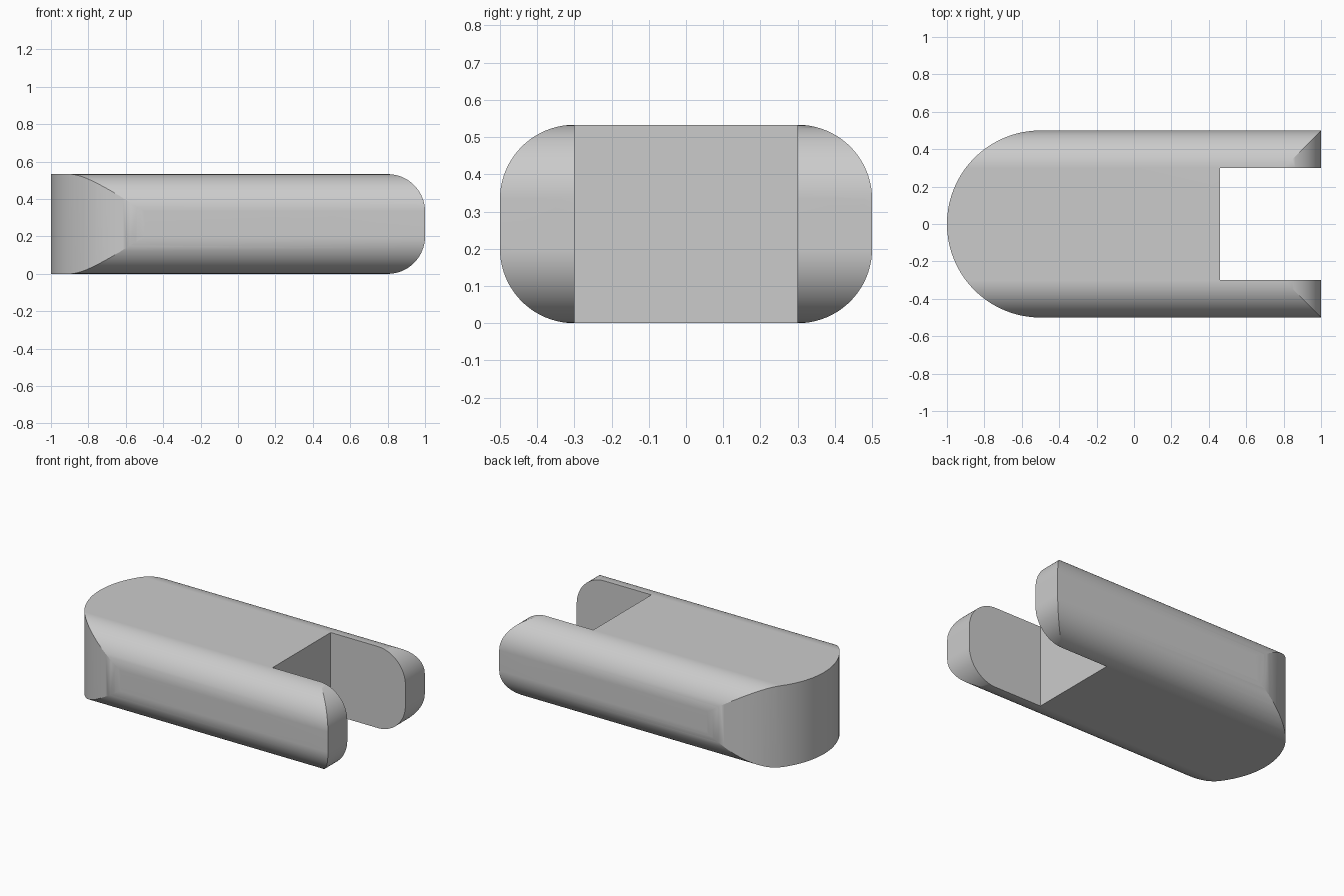
import bpy
import bmesh
from math import cos, sin, pi, radians
from mathutils import Vector

HEIGHT = 0.533   # total thickness
HALF_W = 0.5     # half width
R = 0.2          # edge rounding radius
SLOT_X, SLOT_Y = 0.46, 0.3
STEPS = 20       # segments per quarter turn

cube = bpy.data.objects.get("Cube")
if cube:
    bpy.data.objects.remove(cube, do_unlink=True)


def arc(cx, cy, radius, start, end):
    """Points on an arc, angles in quarter turns."""
    n = int(abs(end - start) * STEPS)
    angles = [(start + (end - start) * i / n) * pi / 2 for i in range(n + 1)]
    return [(cx + radius * cos(a), cy + radius * sin(a)) for a in angles]


def prism(name, points, place, low, high):
    """Extrude a 2D outline; place(u, v, depth) gives the 3D position."""
    bm = bmesh.new()
    face = bm.faces.new([bm.verts.new(place(u, v, low)) for u, v in points])
    new = bmesh.ops.extrude_face_region(bm, geom=[face])["geom"]
    shift = Vector(place(0, 0, high)) - Vector(place(0, 0, low))
    bmesh.ops.translate(bm, vec=shift,
                        verts=[g for g in new if isinstance(g, bmesh.types.BMVert)])
    bmesh.ops.recalc_face_normals(bm, faces=bm.faces)
    mesh = bpy.data.meshes.new(name)
    bm.to_mesh(mesh)
    bm.free()
    obj = bpy.data.objects.new(name, mesh)
    bpy.context.collection.objects.link(obj)
    return obj


# Body: rounded-rectangle cross-section run along the length
y, top = HALF_W - R, HEIGHT - R
section = (arc(y, top, R, 0, 1) + arc(-y, top, R, 1, 2)
           + arc(-y, R, R, 2, 3) + arc(y, R, R, 3, 4))
body = prism("slotted_body", section, lambda u, v, d: (d, u, v), -1, 1)

# Plan outline: half-round end and open slot at the other end
plan = arc(HALF_W - 1, 0, HALF_W, 1, 3) + [
    (1.2, -HALF_W), (1.2, -SLOT_Y), (SLOT_X, -SLOT_Y),
    (SLOT_X, SLOT_Y), (1.2, SLOT_Y), (1.2, HALF_W)]
plan_cutter = prism("plan_cutter", plan, lambda u, v, d: (u, v, d), -0.2, 0.8)

# Side outline: rounded fork tips
side = [(-1.2, HEIGHT), (-1.2, 0)] + arc(1 - R, R, R, 3, 4) + arc(1 - R, top, R, 0, 1)
side_cutter = prism("side_cutter", side, lambda u, v, d: (u, d, v), -0.8, 0.8)

for cutter in (side_cutter, plan_cutter):
    mod = body.modifiers.new(cutter.name, "BOOLEAN")
    mod.operation, mod.solver, mod.object = "INTERSECT", "EXACT", cutter

# Bake the intersection and drop the cutters
bpy.context.view_layer.update()
graph = bpy.context.evaluated_depsgraph_get()
mesh = bpy.data.meshes.new_from_object(body.evaluated_get(graph))
body.modifiers.clear()
body.data = mesh
for cutter in (side_cutter, plan_cutter):
    bpy.data.objects.remove(cutter, do_unlink=True)
bm = bmesh.new()
bm.from_mesh(mesh)
bmesh.ops.remove_doubles(bm, verts=bm.verts, dist=0.0002)
bm.to_mesh(mesh)
bm.free()

# Plain grey finish
grey = bpy.data.materials.new("light_grey")
grey.use_nodes = True
colour = (0.6, 0.6, 0.6, 1)
grey.diffuse_color = colour
grey.node_tree.nodes["Principled BSDF"].inputs["Base Color"].default_value = colour
mesh.materials.clear()
mesh.materials.append(grey)

# Smooth rounding, crisp corners
bpy.ops.object.select_all(action="DESELECT")
body.select_set(True)
bpy.context.view_layer.objects.active = body
bpy.ops.object.shade_smooth_by_angle(angle=radians(20))
weighted = body.modifiers.new("weighted_normals", "WEIGHTED_NORMAL")
weighted.keep_sharp = True
